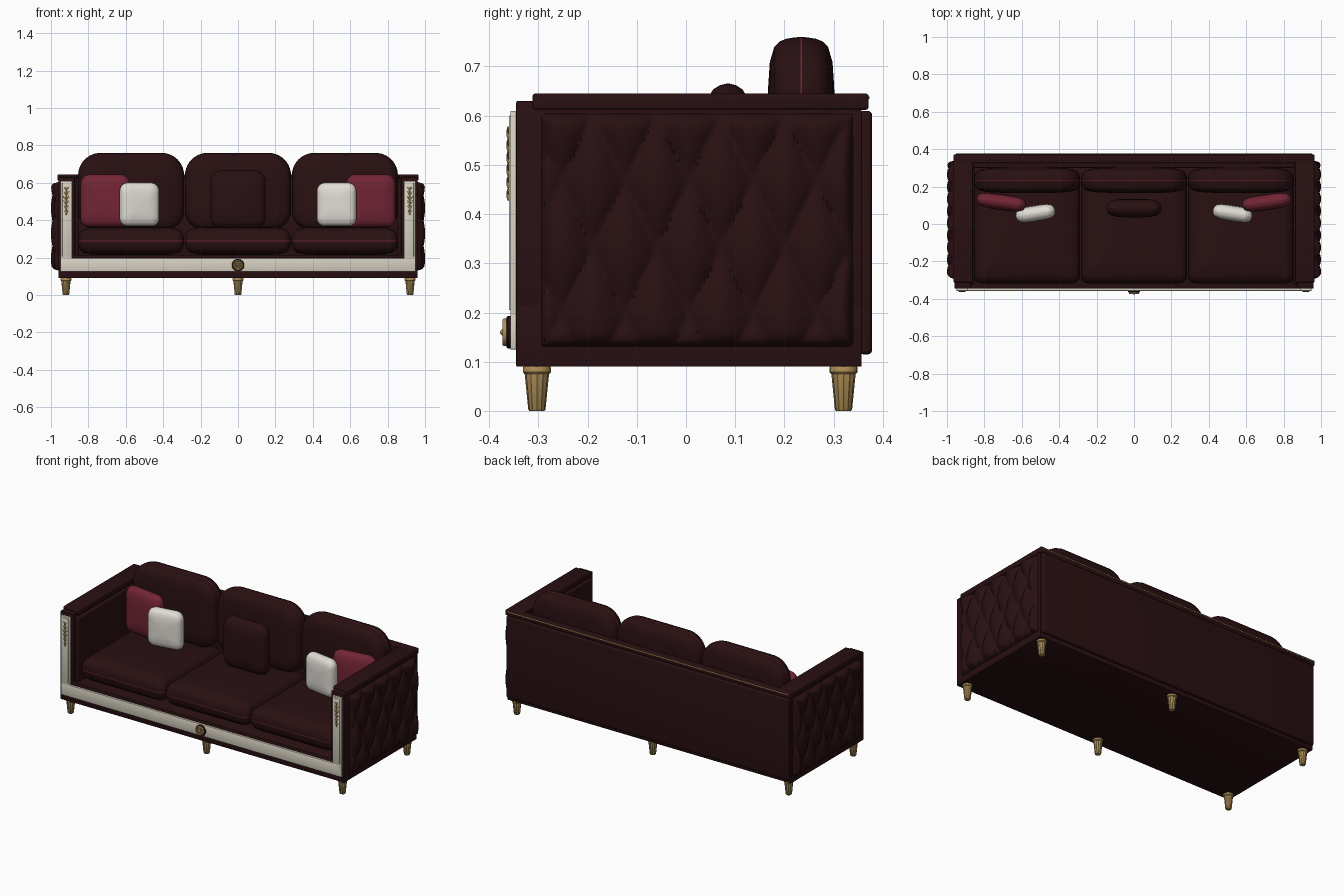
import bpy, bmesh, math
from mathutils import Matrix, Vector

if "Cube" in bpy.data.objects:
    bpy.data.objects.remove(bpy.data.objects["Cube"])


def mat(name, rgb):
    m = bpy.data.materials.new(name)
    m.diffuse_color = (*rgb, 1)
    m.use_nodes = True
    m.node_tree.nodes["Principled BSDF"].inputs["Base Color"].default_value = m.diffuse_color
    return m


MAROON = mat("dark maroon leather", (0.022, 0.005, 0.006))
CRIMSON = mat("crimson velvet", (0.17, 0.018, 0.035))
CREAM = mat("cream lacquer", (0.68, 0.64, 0.54))
WHITE = mat("white satin", (0.74, 0.71, 0.66))
GOLD = mat("aged gold", (0.42, 0.27, 0.09))


def finish(bm, name, mats, angle=40):
    bmesh.ops.recalc_face_normals(bm, faces=bm.faces)
    me = bpy.data.meshes.new(name)
    bm.to_mesh(me)
    bm.free()
    for m in mats:
        me.materials.append(m)
    ob = bpy.data.objects.new(name, me)
    bpy.context.collection.objects.link(ob)
    bpy.ops.object.select_all(action='DESELECT')
    ob.select_set(True)
    bpy.context.view_layer.objects.active = ob
    bpy.ops.object.shade_smooth_by_angle(angle=math.radians(angle))
    return ob


def box(name, x, y, z, m, bevel=0.003, seg=2):
    bm = bmesh.new()
    bmesh.ops.create_cube(bm, size=1)
    for v in bm.verts:
        v.co = Vector([(a + b) / 2 + c * abs(b - a) for (a, b), c in zip((x, y, z), v.co)])
    if bevel:
        bmesh.ops.bevel(bm, geom=bm.edges[:], offset=bevel, segments=seg, profile=0.5, affect='EDGES')
    return finish(bm, name, [m])


def lathe(name, profile, loc, m, n=20, axis='Z', flute=0):
    """Revolve (radius, height) pairs; flute cuts alternating grooves."""
    bm = bmesh.new()
    rings = []
    for r, h in profile:
        ring = []
        for i in range(n):
            a = 2 * math.pi * i / n
            q = r * (1 - flute * (i % 2))
            p = (q * math.cos(a), q * math.sin(a), h)
            if axis == 'Y':
                p = (p[0], -p[2], p[1])
            ring.append(bm.verts.new(Vector(p) + Vector(loc)))
        rings.append(ring)
    for a, b in zip(rings, rings[1:]):
        for i in range(n):
            j = (i + 1) % n
            bm.faces.new((a[i], a[j], b[j], b[i]))
    bm.faces.new(rings[0])
    bm.faces.new(rings[-1])
    return finish(bm, name, [m], 35)


SOFT = [(.05, .5), (.5, .49), (.75, .465), (.9, .4), (.955, .32), (.982, .22), (.995, .1), (1, .012)]
PUFFY = [(.05, .5), (.4, .49), (.65, .455), (.82, .39), (.92, .3), (.975, .17), (1, .02)]


def cushion(name, size, loc, m, seam, prof=SOFT, radii=(.1, .1), flat=False, yaw=0):
    """Rounded-rectangle outline lofted through a swelling profile, with a seam band."""
    w, h, t = size
    outline = []
    for k, (sx, sy) in enumerate([(1, 1), (-1, 1), (-1, -1), (1, -1)]):
        r = radii[0] if sy > 0 else radii[1]
        for i in range(11):
            a = math.pi / 2 * (k + i / 10)
            outline.append((sx * (w / 2 - r) + r * math.cos(a), sy * (h / 2 - r) + r * math.sin(a)))
    full = prof + [(s, -d) for s, d in reversed(prof)]
    bm = bmesh.new()
    rot = Matrix.Rotation(math.radians(yaw), 3, 'Z')
    rings = []
    for s, d in full:
        rings.append([bm.verts.new(rot @ Vector((u * s, v * s, d * t) if flat else (u * s, d * t, v * s))
                                   + Vector(loc)) for u, v in outline])
    n = len(outline)
    for k, (a, b) in enumerate(zip(rings, rings[1:])):
        for i in range(n):
            j = (i + 1) % n
            f = bm.faces.new((a[i], a[j], b[j], b[i]))
            f.material_index = 1 if k == len(prof) - 1 else 0
    bm.faces.new(rings[0])
    bm.faces.new(rings[-1])
    return finish(bm, name, [m, seam], 60)


def quilt(name, side):
    """Diamond-tufted outer arm panel."""
    y0, y1, z0, z1, ny, nz = -.295, .34, .13, .605, 84, 64
    bm = bmesh.new()
    g = []
    for i in range(ny + 1):
        row = []
        for j in range(nz + 1):
            y, z = y0 + (y1 - y0) * i / ny, z0 + (z1 - z0) * j / nz
            p, q = (y + .19) / .13, (z - .6) / .27
            puff = math.sqrt(abs(math.sin(math.pi * (p + q)) * math.sin(math.pi * (p - q))))
            edge = min(1, min(y - y0, y1 - y, z - z0, z1 - z) / .03)
            edge = math.sqrt(max(0, 1 - (1 - edge) ** 2))
            row.append(bm.verts.new((side * (.957 + edge * (.016 + .027 * puff)), y, z)))
        g.append(row)
    for i in range(ny):
        for j in range(nz):
            bm.faces.new((g[i][j], g[i + 1][j], g[i + 1][j + 1], g[i][j + 1]))
    ob = finish(bm, name, [MAROON], 60)
    if side < 0:
        ob.data.flip_normals()
        ob.data.flip_normals() if ob.data.polygons[ny * 20].normal.x > 0 else None
    elif ob.data.polygons[ny * 20].normal.x < 0:
        ob.data.flip_normals()
    return ob


def bead(name, loc, scale, m=GOLD, tilt=0):
    bm = bmesh.new()
    bmesh.ops.create_uvsphere(bm, u_segments=10, v_segments=6, radius=1)
    M = Matrix.Translation(loc) @ Matrix.Rotation(tilt, 4, 'Y') @ Matrix.Diagonal((*scale, 1))
    bmesh.ops.transform(bm, matrix=M, verts=bm.verts)
    return finish(bm, name, [m])


# Base, back and rear upholstered panel
box("base", (-.96, .96), (-.345, .357), (.09, .215), MAROON)
box("back_frame", (-.96, .96), (.30, .357), (.1, .63), MAROON)
box("back_cap", (-.965, .965), (.325, .371), (.612, .645), MAROON, .006, 3)
box("rear_panel", (-.955, .955), (.352, .378), (.115, .61), MAROON, .009, 4)
box("rear_gold_piping", (-.95, .95), (.366, .3725), (.634, .639), GOLD, 0)

# Cream front rail
box("front_rail", (-.95, .95), (-.357, -.34), (.125, .197), CREAM, .002)

for s, tag in ((-1, "left"), (1, "right")):
    def X(a, b):
        return (min(s * a, s * b), max(s * a, s * b))
    # Arms with cap, inner pad and quilted outside
    box(tag + "_arm", X(.872, .96), (-.345, .357), (.1, .63), MAROON)
    box(tag + "_arm_cap", X(.862, .965), (-.312, .36), (.612, .645), MAROON, .006, 3)
    box(tag + "_arm_inner_pad", X(.852, .885), (-.325, .31), (.2, .605), MAROON, .014, 4)
    quilt(tag + "_quilted_panel", s)
    # Pilaster with a raised border strip
    box(tag + "_pilaster", X(.888, .95), (-.357, -.34), (.125, .61), CREAM, .002)
    box(tag + "_pilaster_face", X(.898, .94), (-.36, -.35), (.205, .6), CREAM, .002)
    # Gold leaf ornament
    for i in range(6):
        z = .44 + i * .025
        k = 1 - abs(i - 3) * .15
        bead(tag + "_ornament_stem", (s * .919, -.361, z), (.005, .004, .013))
        for e in (-1, 1):
            bead(tag + "_ornament_leaf", (s * .919 + e * .009 * k, -.361, z + .006),
                 (.004, .003, .012 * k), tilt=e * .6)
    # Throw pillows
    cushion(tag + "_crimson_pillow", (.265, .28, .085), (s * .71, .117, .505), CRIMSON, CRIMSON,
            PUFFY, (.05, .04), yaw=s * 8)
    cushion(tag + "_white_pillow", (.213, .232, .085), (s * .527, .057, .485), WHITE, WHITE,
            PUFFY, (.045, .04), yaw=-s * 9)

cushion("center_pillow", (.295, .305, .1), (0, .085, .513), MAROON, MAROON, PUFFY, (.06, .05))

# Seat and back cushions with crimson seams
for i in (-1, 0, 1):
    cushion("seat_cushion", (.567, .6, .155), (i * .5715, -.017, .289), MAROON, CRIMSON,
            radii=(.04, .04), flat=True)
    cushion("back_cushion", (.567, .41, .137), (i * .5715, .234, .555), MAROON, CRIMSON,
            radii=(.12, .1))

# Tapered fluted legs with collars
for x in (-.92, 0, .92):
    for y in (-.303, .32):
        lathe("leg", [(.015, 0), (.0175, .003), (.025, .078)], (x, y, 0), GOLD, 24, flute=.08)
        lathe("leg_collar", [(.025, .075), (.0285, .079), (.0285, .088), (.026, .093)], (x, y, 0), GOLD)

# Central rosette
c = (0, -.352, .16)
lathe("rosette_backplate", [(.033, 0), (.033, .01), (.03, .013)], c, MAROON, 28, 'Y')
lathe("rosette_ring", [(.028, .01), (.028, .018), (.026, .021), (.022, .021), (.02, .015)], c, GOLD, 28, 'Y')
for k in range(8):
    a = k * math.pi / 4
    bead("rosette_petal", (.012 * math.sin(a), -.368, .16 + .012 * math.cos(a)), (.004, .004, .008), tilt=a)
bead("rosette_center", (0, -.37, .16), (.007, .008, .007))
